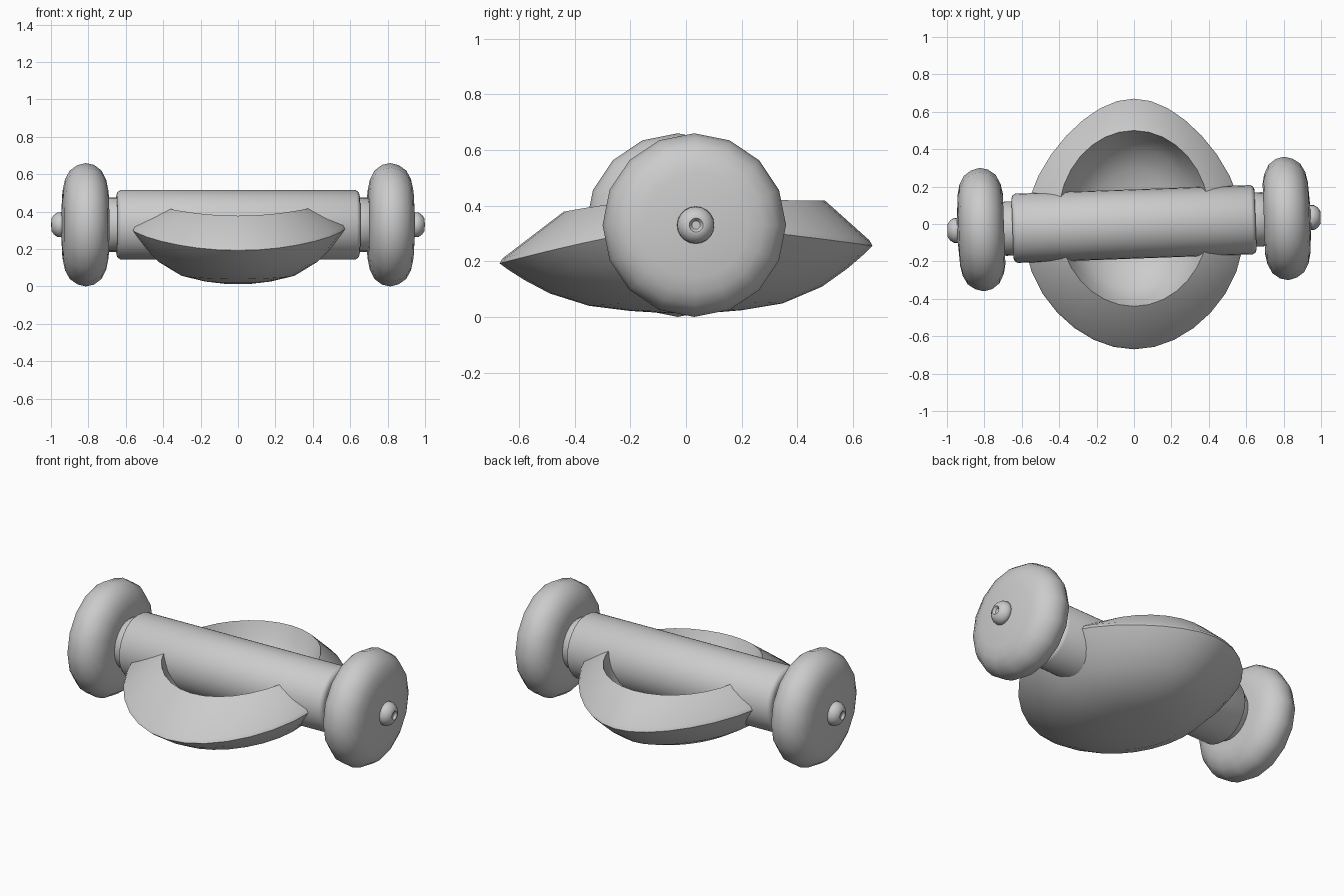
import bpy, math
from math import sin, cos, pi, radians

if "Cube" in bpy.data.objects:
    bpy.data.objects.remove(bpy.data.objects["Cube"])

TILT = radians(2.1)   # the rod is turned slightly in plan
AXIS_Z = 0.337


def make_object(name, verts, faces, angle):
    mesh = bpy.data.meshes.new(name)
    mesh.from_pydata(verts, [], faces)
    mesh.update()
    obj = bpy.data.objects.new(name, mesh)
    bpy.context.collection.objects.link(obj)
    bpy.ops.object.select_all(action='DESELECT')
    obj.select_set(True)
    bpy.context.view_layer.objects.active = obj
    bpy.ops.object.mode_set(mode='EDIT')
    bpy.ops.mesh.select_all(action='SELECT')
    bpy.ops.mesh.normals_make_consistent(inside=False)
    bpy.ops.object.mode_set(mode='OBJECT')
    bpy.ops.object.shade_smooth_by_angle(angle=radians(angle))
    return obj


def skin(rings):
    """Join equal rings of points and cap both ends."""
    n = len(rings[0])
    verts = [p for ring in rings for p in ring]
    faces = [list(range(n)), list(range(len(verts) - n, len(verts)))]
    for k in range(len(rings) - 1):
        for i in range(n):
            j = (i + 1) % n
            faces.append((k*n + i, k*n + j, (k+1)*n + j, (k+1)*n + i))
    return verts, faces


def lathe(name, profile, sides, turn=0.0, angle=50):
    """Revolve (x, radius) points around the x axis."""
    rings = [[(x, r*cos(2*pi*i/sides), r*sin(2*pi*i/sides)) for i in range(sides)]
             for x, r in profile]
    obj = make_object(name, *skin(rings), angle)
    obj.rotation_euler.z = TILT + turn
    obj.location.z = AXIS_Z
    return obj


# Central roller with softened ends
lathe("roller", [(-0.65, 0.16), (-0.645, 0.175), (-0.63, 0.185),
                 (0.63, 0.185), (0.645, 0.175), (0.65, 0.16)], 32)

# Neck, wheel and hub cap at each end
for side, turn in (("right", 0), ("left", pi)):
    lathe(side + "_neck", [(0.62, 0.145), (0.69, 0.145), (0.70, 0.138), (0.75, 0.138)], 24, turn)
    lathe(side + "_wheel", [(0.70, 0.06), (0.695, 0.19), (0.705, 0.24), (0.73, 0.29),
                            (0.77, 0.32), (0.815, 0.33), (0.86, 0.318), (0.90, 0.29),
                            (0.925, 0.245), (0.937, 0.19), (0.945, 0.06)], 16, turn)
    lathe(side + "_hub_cap", [(0.93, 0.055), (0.945, 0.067), (0.965, 0.066), (0.985, 0.052),
                              (0.998, 0.033), (0.998, 0.025), (0.985, 0.015)], 20, turn)

# Oval bowl: rounded underside, sharp outer rim, bevel up to an inner lip, hollow inside
N = 32
ANGLES = [2*pi*i/N for i in range(N)]


def rim(a):
    s = sin(a)
    drop = 0.14 if s < 0 else 0.075
    return ((0.585 - 0.05*s - 0.08*s*s)*cos(a), 0.67*s, 0.345 - drop*abs(s)**1.3)


def lip(a):
    s = sin(a)
    return (0.405*cos(a), 0.03 + 0.47*s, 0.43 - (0.045*s*s if s < 0 else 0.005*s))


rings = []
for r, t in ((0.12, 0.0), (0.3, 0.04), (0.52, 0.14), (0.73, 0.38), (0.87, 0.65), (0.96, 0.86), (1.0, 0.97)):
    rings.append([(r*x, r*y, 0.021 + t*(z - 0.021)) for x, y, z in map(rim, ANGLES)])
rings.append([(x*0.985, y*0.985, z + 0.012) for x, y, z in map(rim, ANGLES)])
rings.append([lip(a) for a in ANGLES])
for r, t in ((0.93, 0.72), (0.8, 0.42), (0.55, 0.15), (0.2, 0.0)):
    rings.append([(r*x, 0.03 + r*(y - 0.03), 0.12 + t*(z - 0.12)) for x, y, z in map(lip, ANGLES)])
make_object("bowl", *skin(rings), 50)

# Rest the model on the ground plane
bpy.context.view_layer.update()
low = min((o.matrix_world @ v.co).z for o in bpy.data.objects for v in o.data.vertices)
for o in bpy.data.objects:
    o.location.z -= low
